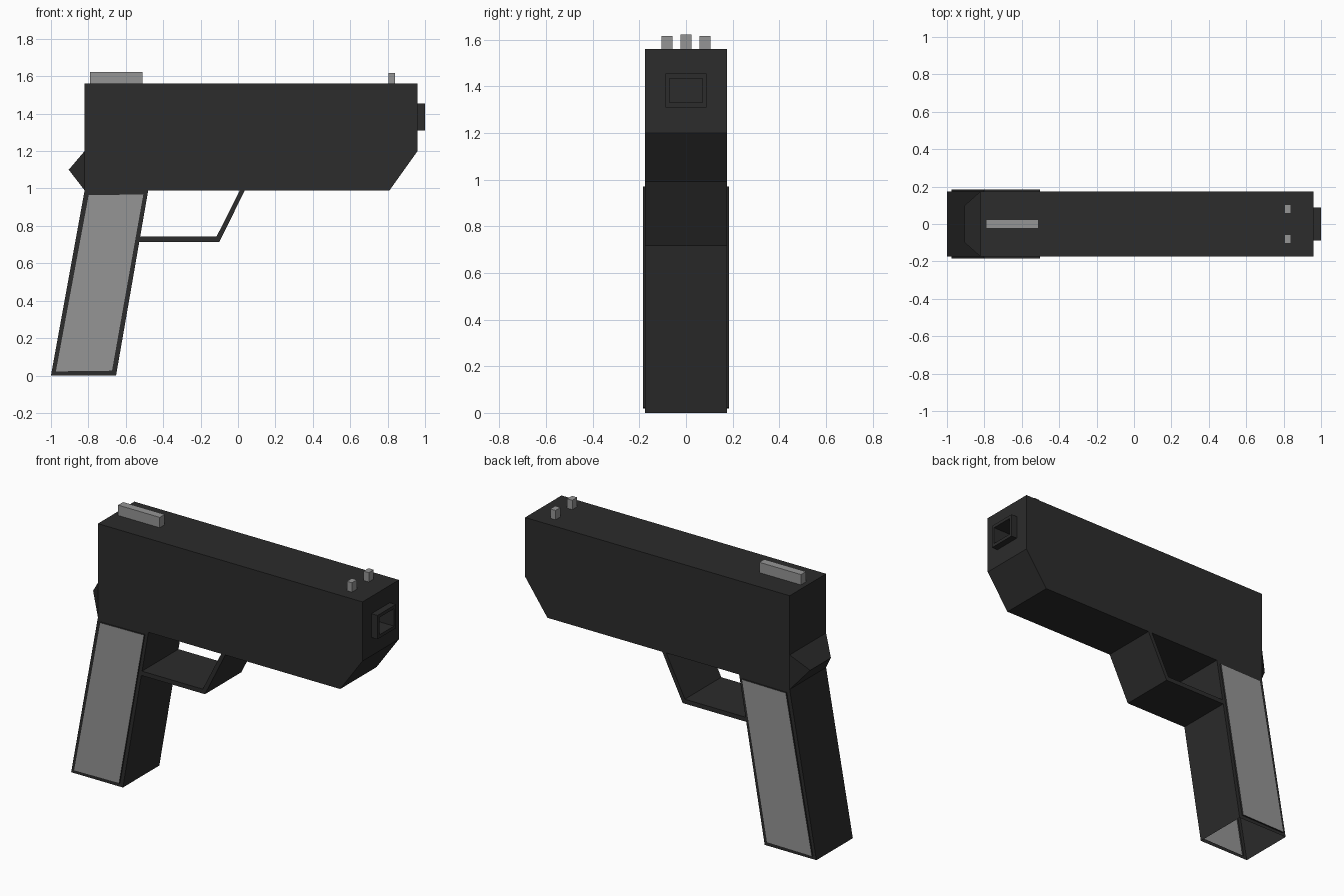
import bpy, bmesh

if "Cube" in bpy.data.objects:
    bpy.data.objects.remove(bpy.data.objects["Cube"])


def material(name, v):
    m = bpy.data.materials.new(name)
    m.diffuse_color = (v, v, v, 1)
    m.use_nodes = True
    m.node_tree.nodes["Principled BSDF"].inputs["Base Color"].default_value = m.diffuse_color
    return m


DARK, GREY = material("dark_metal", 0.025), material("grey_plastic", 0.3)
W = 0.175  # half width of the body


def finish(name, bm, *mats):
    bmesh.ops.remove_doubles(bm, verts=bm.verts, dist=1e-5)
    bmesh.ops.recalc_face_normals(bm, faces=bm.faces)
    mesh = bpy.data.meshes.new(name)
    bm.to_mesh(mesh)
    bm.free()
    for m in mats:
        mesh.materials.append(m)
    ob = bpy.data.objects.new(name, mesh)
    bpy.context.collection.objects.link(ob)
    return ob


def bridge(bm, a, b, skip=()):
    n = len(a)
    for i in range(n):
        if i not in skip:
            bm.faces.new((a[i], a[(i + 1) % n], b[(i + 1) % n], b[i]))


def prism(profile, skip=()):
    """Extrude an xz profile across the full body width, leaving out some edges."""
    bm = bmesh.new()
    rows = [[bm.verts.new((x, y, z)) for x, z in profile] for y in (-W, W)]
    sides = [bm.faces.new(r) for r in rows]
    bridge(bm, *rows, skip=skip)
    return bm, sides


def box(name, x, y, z, mat):
    bm = bmesh.new()
    rows = [[bm.verts.new((px, py, pz)) for px, py in
             ((x[0], y[0]), (x[1], y[0]), (x[1], y[1]), (x[0], y[1]))] for pz in z]
    for r in rows:
        bm.faces.new(r)
    bridge(bm, *rows)
    return finish(name, bm, mat)


# Slide: chamfered body whose front face steps out to the muzzle and into the bore
bm, _ = prism([(-0.82, 0.99), (0.81, 0.99), (0.96, 1.2), (0.96, 1.56), (-0.82, 1.56)], skip=(2,))
loops = []
for x, hy, z0, z1 in ((0.96, W, 1.2, 1.56), (0.96, 0.088, 1.31, 1.455), (1.0, 0.088, 1.31, 1.455),
                      (1.0, 0.07, 1.33, 1.435), (0.6, 0.07, 1.33, 1.435)):
    loops.append([bm.verts.new((x, y, z)) for y, z in ((-hy, z0), (hy, z0), (hy, z1), (-hy, z1))])
for a, b in zip(loops, loops[1:]):
    bridge(bm, a, b)
bm.faces.new(loops[-1])
finish("slide", bm, DARK)

# Tang: tapered wedge behind the slide
bm = bmesh.new()
lo, hi, ridge = [[bm.verts.new((x, s * hy, z)) for s in (-1, 1)]
                 for x, hy, z in ((-0.82, W, 0.99), (-0.82, W, 1.2), (-0.905, 0.1, 1.1))]
bm.faces.new((lo[0], lo[1], ridge[1], ridge[0]))
bm.faces.new((ridge[0], ridge[1], hi[1], hi[0]))
for i in (0, 1):
    bm.faces.new((lo[i], ridge[i], hi[i]))
bm.faces.new((lo[0], hi[0], hi[1], lo[1]))
finish("tang", bm, DARK)

# Grip: hollow sleeve, open underneath, with a raised grey panel on each side
bm, sides = prism([(-1.0, 0.0), (-0.652, 0.0), (-0.48, 0.99), (-0.82, 0.99)], skip=(0, 2))
bmesh.ops.recalc_face_normals(bm, faces=bm.faces)
if sides[0].normal.y > 0:
    bmesh.ops.reverse_faces(bm, faces=bm.faces)
bmesh.ops.inset_individual(bm, faces=sides, thickness=0.03)
for f in sides:
    step = bmesh.ops.extrude_discrete_faces(bm, faces=[f])["faces"][0]
    direction = 1 if step.calc_center_median().y > 0 else -1
    bmesh.ops.translate(bm, verts=step.verts, vec=(0, direction * 0.01, 0))
    step.material_index = 1
finish("grip", bm, DARK, GREY)

# Trigger guard: bent full-width strip
bm, _ = prism([(-0.53, 0.715), (-0.1, 0.715), (0.037, 0.99), (0.01, 0.99),
               (-0.115, 0.742), (-0.525, 0.742)])
finish("trigger_guard", bm, DARK)

# Sights
box("rear_sight", (-0.79, -0.51), (-0.024, 0.024), (1.56, 1.623), GREY)
for side, s in (("left", 1), ("right", -1)):
    box("front_sight_" + side, (0.805, 0.84), sorted((s * 0.057, s * 0.104)), (1.56, 1.617), GREY)
